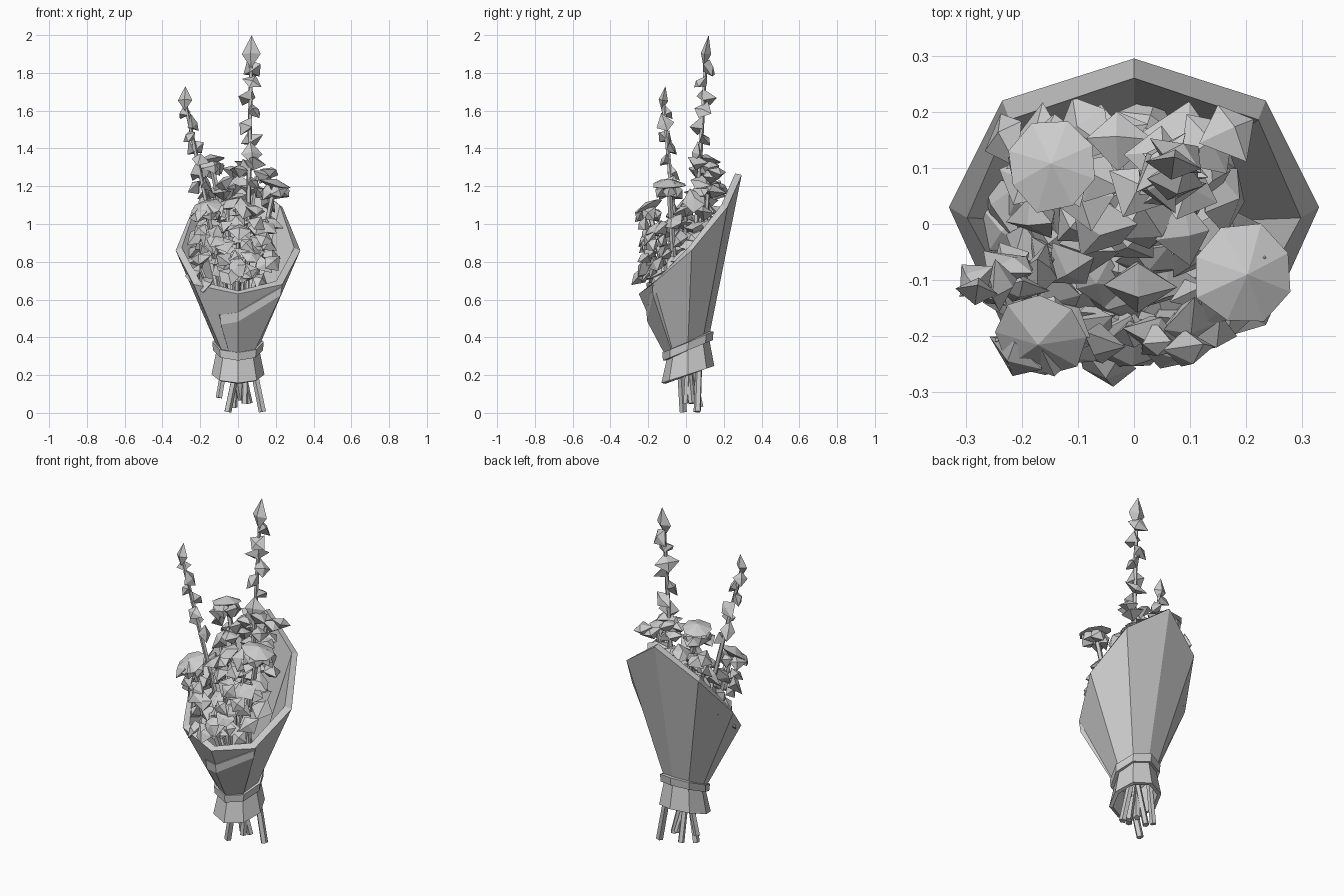
import bpy, bmesh, math, random
from mathutils import Vector

random.seed(7)
cube = bpy.data.objects.get("Cube")
if cube:
    bpy.data.objects.remove(cube, do_unlink=True)

grey = bpy.data.materials.new("soft_grey")
grey.use_nodes = True
grey.diffuse_color = (0.6, 0.6, 0.6, 1)
grey.node_tree.nodes["Principled BSDF"].inputs["Base Color"].default_value = (0.6, 0.6, 0.6, 1)


def finish(name, bm):
    mesh = bpy.data.meshes.new(name)
    bm.to_mesh(mesh)
    bm.free()
    mesh.materials.append(grey)
    obj = bpy.data.objects.new(name, mesh)
    bpy.context.collection.objects.link(obj)
    return obj


def loft(name, rows, thickness, offset, closed=True):
    """Skin through rows of points from low to high, thickened into a sheet."""
    bm = bmesh.new()
    verts = [[bm.verts.new(p) for p in row] for row in rows]
    n = len(rows[0])
    for a, b in zip(verts, verts[1:]):
        for i in range(n if closed else n - 1):
            j = (i + 1) % n
            bm.faces.new((a[i], a[j], b[j], b[i]))
    obj = finish(name, bm)
    mod = obj.modifiers.new("sheet", 'SOLIDIFY')
    mod.thickness, mod.offset, mod.use_even_offset = thickness, offset, True
    return obj


def ring(radius, height, slope, y=0.01):
    """Tilted octagon, starting at the front and turning towards +x."""
    points = []
    for k in range(8):
        a = k * math.pi / 4
        v = y - radius * math.cos(a)
        points.append(Vector((radius * math.sin(a), v, height + slope * v)))
    return points


def bud(bm, centre, axis, radius, up, down, sides=4, rough=0.3, flat=1.0):
    """Faceted bloom: an uneven ring closed by a point above and below."""
    turn = Vector(axis).to_track_quat('Z', 'Y')
    place = lambda x, y, z: bm.verts.new(Vector(centre) + turn @ Vector((x, y, z)))
    top, base = place(0, 0, up), place(0, 0, -down)
    spin = random.uniform(0, math.tau) if flat == 1 else 0
    rim = []
    for k in range(sides):
        a = spin + math.tau * k / sides
        r = radius * random.uniform(1 - rough, 1 + rough)
        rim.append(place(r * math.cos(a), r * math.sin(a) * flat,
                         radius * rough * random.uniform(-1, 1)))
    for k in range(sides):
        a, b = rim[k], rim[(k + 1) % sides]
        bm.faces.new((a, b, top))
        bm.faces.new((b, a, base))


def stem(bm, start, end, r0, r1):
    start, end = Vector(start), Vector(end)
    turn = (end - start).to_track_quat('Z', 'Y')
    rows = []
    for p, r in ((start, r0), (end, r1)):
        rows.append([bm.verts.new(p + turn @ Vector((r * math.cos(k * math.tau / 5),
                     r * math.sin(k * math.tau / 5), 0))) for k in range(5)])
    for k in range(5):
        j = (k + 1) % 5
        bm.faces.new((rows[0][k], rows[0][j], rows[1][j], rows[1][k]))
    bm.faces.new(rows[0][::-1])
    bm.faces.new(rows[1])


# Paper wrap: tall at the back, low at the front
half = [(0, -.25, .63), (.235, -.18, .68), (.33, .03, .86), (.235, .22, 1.09), (0, .295, 1.26)]
rim = [Vector(p) for p in half] + [Vector((-x, y, z)) for x, y, z in half[3:0:-1]]
waist = ring(.115, .355, .5)
loft("paper_wrap", [waist, rim], .035, -1)


def on_wrap(k, side, t, push):
    """Point on the wrap between spine k and the next, lifted off the paper."""
    j = (k + 1) % 8
    p = waist[k].lerp(waist[j], side).lerp(rim[k].lerp(rim[j], side), t)
    return p + Vector((p.x, p.y, 0)).normalized() * push


# Overlapping fold on the front with a slanted lip along its top edge
columns = [(7, .43, .45, .6, 0), (7, .46, .45, .6, 1), (0, 0, .55, .7, 1),
           (1, 0, .84, .96, 1), (1, .04, .86, .97, 0)]
loft("paper_flap", [[on_wrap(k, s, .02, .004 * lift) for k, s, low, high, lift in columns],
                    [on_wrap(k, s, low, .02 * lift) for k, s, low, high, lift in columns],
                    [on_wrap(k, s, high, .003) for k, s, low, high, lift in columns]],
     .008, -1, False)

# Flared paper skirt and the tie around the waist
loft("paper_skirt", [ring(.14, .2, .32), ring(.11, .345, .5)], .02, -1)
loft("tie_band", [ring(.108, .328, .5), ring(.112, .372, .5)], .022, 1)

# Main stems, crossing at the waist
tall_base, tall_top = Vector((.035, .0, .05)), Vector((.07, .105, 1.88))
small_base, small_top = Vector((.06, .03, .05)), Vector((-.28, -.12, 1.64))
umbels = [((.13, .06, .006), (-.145, .105, 1.34), .085, (-.1, .1, 1)),
          ((-.055, -.015, .006), (.195, -.09, 1.21), .09, (.25, 0, 1)),
          ((.02, .05, .07), (-.165, -.2, 1.09), .088, (-.2, -.5, .8))]
bm = bmesh.new()
for base, top, radius, axis in umbels:
    stem(bm, base, top, .02, .014)
stem(bm, tall_base, tall_top, .018, .01)
stem(bm, small_base, small_top, .018, .01)
stem(bm, (-.1, .04, .08), (.1, .12, 1.25), .018, .012)
stem(bm, (-.02, .075, .03), (.0, -.12, .9), .018, .012)
finish("stems", bm)

# Domed flower heads with blooms below the edge
for i, (base, top, radius, axis) in enumerate(umbels):
    bm = bmesh.new()
    bud(bm, top, axis, radius, .03, .03, 8, .08)
    for k in range(5):
        a = k * math.tau / 5
        out = Vector((math.cos(a), math.sin(a), .5))
        spot = Vector(top) + Vector((out.x * radius * .6, out.y * radius * .6, -.04))
        bud(bm, spot, out, .048, .025, .05)
    finish("flower_head_%d" % (i + 1), bm)


def spike(name, base, top, start, count, size, tip, flat):
    """Tall flower: blooms stepping around the stem below a pointed tip."""
    bm = bmesh.new()
    for k in range(count):
        t = start + (.97 - start) * k / (count - 1)
        a = k * 2.5
        out = Vector((math.cos(a), math.sin(a), .5))
        spot = base.lerp(top, t) + Vector((out.x, out.y, 0)) * size * .5
        bud(bm, spot, out, size, size * .35, size * .8)
    bud(bm, top + Vector((0, 0, tip * .2)), (.02, .15, 1), tip * .5, tip, tip * .75, 4, .05, flat)
    finish(name, bm)


spike("tall_flower_spike", tall_base, tall_top, .64, 9, .056, .1, .55)
spike("small_flower_spike", small_base, small_top, .73, 7, .05, .075, .7)

# Crowd of blooms filling the wrap, following its slope
blooms, fillers = bmesh.new(), bmesh.new()
count = 72
for i in range(count):
    r = .228 * math.sqrt((i + .5) / count)
    a = i * 2.39996
    x, y = -.03 + r * math.cos(a), -.03 + r * math.sin(a)
    z = 1.05 + .9 * y - 1.2 * x * x + random.uniform(-.19, .09)
    out = Vector((x * 3, y * 3 - .35, .7 + random.uniform(-.4, .4)))
    size = random.uniform(.052, .07)
    bud(blooms, (x, y, z), out, size, size * .4, size * .8, random.choice((4, 4, 5)))
    if i % 8 == 0:
        stem(fillers, (x * .25, y * .25, .4), (x, y, z), .012, .01)
finish("blooms", blooms)
finish("bloom_stems", fillers)

# High blooms at the back
bm = bmesh.new()
for k in range(11):
    x = -.23 + .04 * k
    spot = (x, random.uniform(.04, .17), random.uniform(1.23, 1.35) - 1.2 * x * x)
    bud(bm, spot, (x * 2, .2, .8), .055, .025, .05)
finish("back_blooms", bm)

# Loose blooms along the front edge, spreading outwards as they rise
bm = bmesh.new()
for k in range(20):
    rise = random.random()
    x = -.2 + .02 * k
    spot = (x, -.17 - .07 * rise + 1.2 * x * x, .7 + .3 * rise)
    bud(bm, spot, (x * 2, -.8, .4), .05, .025, .045)
finish("front_blooms", bm)
